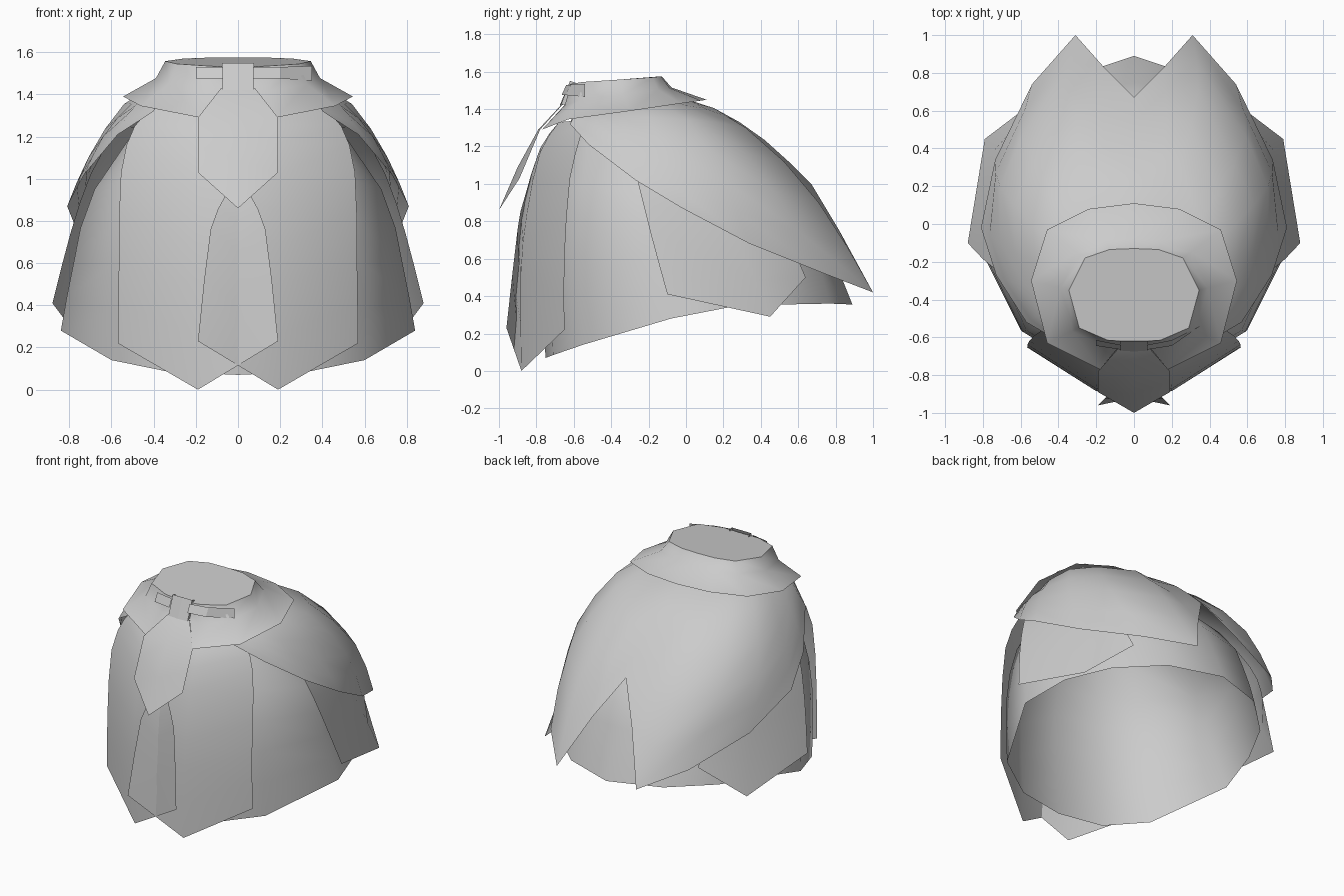
import bpy
import bmesh
from mathutils import Vector

cloth = bpy.data.materials.new("grey_cloth")
cloth.diffuse_color = (0.6, 0.6, 0.6, 1)
CORE = Vector((0, -0.1, 0.7))


def spline(pts, n):
    """Catmull-Rom curve through pts, resampled to n + 1 points."""
    p = [Vector(q) for q in pts]
    p = [2 * p[0] - p[1]] + p + [2 * p[-1] - p[-2]]
    segs = len(p) - 3
    out = []
    for i in range(n + 1):
        t = i / n * segs
        k = min(int(t), segs - 1)
        t -= k
        a, b, c, d = p[k:k + 4]
        out.append(0.5 * (2 * b + (c - a) * t + (2 * a - 5 * b + 4 * c - d) * t ** 2
                          + (3 * b - a - 3 * c + d) * t ** 3))
    return out


def sheet(name, columns, n=6, mirror=True, smooth=True):
    """Cloth sheet lofted across columns that each run from waist to hem."""
    cols = [spline(c, n) if n else [Vector(q) for q in c] for c in columns]
    bm = bmesh.new()
    grid = [[bm.verts.new(p) for p in c] for c in cols]
    for a, b in zip(grid, grid[1:]):
        for i in range(len(a) - 1):
            bm.faces.new((a[i], b[i], b[i + 1], a[i + 1]))
    bmesh.ops.remove_doubles(bm, verts=bm.verts, dist=0.0005)
    bm.normal_update()
    # Face outwards
    if sum(f.normal.dot(f.calc_center_median() - CORE) * f.calc_area() for f in bm.faces) < 0:
        bmesh.ops.reverse_faces(bm, faces=bm.faces)
    return finish(name, bm, mirror, smooth)


def finish(name, bm, mirror, smooth):
    me = bpy.data.meshes.new(name)
    bm.to_mesh(me)
    bm.free()
    me.materials.append(cloth)
    ob = bpy.data.objects.new(name, me)
    bpy.context.collection.objects.link(ob)
    if mirror:
        ob.modifiers.new("mirror", 'MIRROR').merge_threshold = 0.001
    if smooth:
        for f in me.polygons:
            f.use_smooth = True
    return ob


# Long underskirt, open at the bottom
sheet("underskirt", [
    [(0, -.60, 1.37), (0, -.76, 1.0), (0, -.79, .6), (0, -.75, .07)],
    [(.15, -.58, 1.38), (.28, -.69, 1.0), (.33, -.73, .6), (.33, -.71, .085)],
    [(.30, -.50, 1.40), (.52, -.55, 1.0), (.59, -.57, .6), (.60, -.55, .14)],
    [(.34, -.36, 1.42), (.68, -.22, .95), (.78, -.15, .6), (.84, -.08, .28)],
    [(.30, -.22, 1.43), (.60, .13, 1.0), (.69, .19, .65), (.77, .23, .34)],
    [(.20, -.15, 1.44), (.47, .35, .95), (.57, .46, .65), (.62, .52, .355)],
    [(.10, -.13, 1.45), (.28, .52, .95), (.34, .68, .65), (.36, .77, .36)],
    [(0, -.13, 1.45), (0, .55, .98), (0, .75, .68), (0, .89, .355)],
])

# Two pointed front panels that cross at the centre
sheet("front_panel", [
    [(.05, -.68, 1.33), (0, -.78, 1.19), (-.06, -.865, .92), (-.13, -.90, .76), (-.19, -.96, .23)],
    [(.20, -.68, 1.33), (.20, -.78, 1.17), (.20, -.85, .85), (.20, -.885, .5), (.19, -.88, 0)],
    [(.39, -.57, 1.34), (.49, -.565, 1.25), (.555, -.62, 1.03), (.565, -.65, .6), (.57, -.65, .22)],
], n=8)

# Pointed hip panels
sheet("hip_panel", [
    [(.57, -.33, 1.25), (.70, -.26, 1.02), (.795, -.19, .74), (.88, -.10, .41)],
    [(.52, 0, 1.25), (.66, .13, 1.0), (.725, .29, .67), (.79, .45, .29)],
    [(.40, .20, 1.22), (.54, .40, .95), (.57, .55, .7), (.54, .64, .5)],
])

# Large back overskirt with two tails
sheet("overskirt", [
    [(.31, -.54, 1.42), (.35, -.58, 1.39), (.38, -.60, 1.36), (.40, -.62, 1.32)],
    [(.33, -.45, 1.44), (.43, -.47, 1.39), (.52, -.49, 1.31), (.57, -.52, 1.21)],
    [(.34, -.37, 1.45), (.50, -.34, 1.36), (.64, -.31, 1.20), (.73, -.27, 1.02)],
    [(.34, -.30, 1.46), (.54, -.20, 1.355), (.71, -.10, 1.10), (.81, -.02, .87)],
    [(.31, -.22, 1.47), (.54, 0, 1.345), (.71, .20, 1.02), (.735, .34, .68)],
    [(.24, -.16, 1.48), (.44, .16, 1.33), (.59, .47, .96), (.54, .74, .52)],
    [(.14, -.13, 1.48), (.25, .32, 1.30), (.34, .71, .90), (.31, 1.0, .42)],
    [(.08, -.12, 1.48), (.13, .22, 1.36), (.17, .57, 1.06), (.15, .82, .75)],
    [(0, -.12, 1.48), (0, .15, 1.405), (0, .42, 1.235), (0, .67, 1.0)],
], n=6)

# Flared collar below the waist, as neck and hem pairs
collar = [
    ((0, -.13, 1.575), (0, .11, 1.45)),
    ((.13, -.135, 1.575), (.24, .08, 1.445)),
    ((.26, -.18, 1.57), (.46, -.03, 1.43)),
    ((.345, -.35, 1.558), (.545, -.30, 1.39)),
    ((.29, -.55, 1.545), (.46, -.63, 1.345)),
    ((.14, -.615, 1.535), (.18, -.77, 1.29)),
    ((.07, -.62, 1.53), (.08, -.65, 1.42)),
    ((0, -.62, 1.53), (0, -.65, 1.42)),
]
cols = []
for neck, hem in collar:
    a, b = Vector(neck), Vector(hem)
    fold = a.lerp(b, 0.22)
    fold.z = a.z + (b.z - a.z) * 0.48
    cols.append((a, fold, b))
sheet("collar", cols, n=0)

# Flat cap closing the waist
bm = bmesh.new()
ring = [Vector(n) for n, h in collar]
ring += [Vector((-p.x, p.y, p.z)) for p in ring[-2:0:-1]]
face = bm.faces.new([bm.verts.new(p) for p in ring])
bm.normal_update()
if face.normal.z < 0:
    face.normal_flip()
finish("waist_cap", bm, False, False)

# Pointed tab hanging from the knot
sheet("front_tab", [
    [(0, -.66, 1.43), (0, -.79, 1.29), (0, -.90, 1.09), (0, -1.0, .86)],
    [(.08, -.655, 1.43), (.19, -.78, 1.29), (.19, -.835, 1.16), (.19, -.89, 1.03)],
], n=0)

# Tie knot, belt stubs and loose strap end
sheet("knot", [
    [(0, -.62, 1.55), (0, -.675, 1.42)],
    [(.075, -.62, 1.55), (.075, -.67, 1.42)],
    [(.075, -.59, 1.54), (.075, -.63, 1.43)],
], n=0, smooth=False)
sheet("belt", [
    [(.07, -.64, 1.53), (.07, -.665, 1.475)],
    [(.20, -.615, 1.53), (.20, -.645, 1.475)],
], n=0, smooth=False)
sheet("strap_end", [
    [(.20, -.615, 1.53), (.20, -.645, 1.475)],
    [(.35, -.54, 1.535), (.35, -.54, 1.465)],
], n=0, mirror=False, smooth=False)
